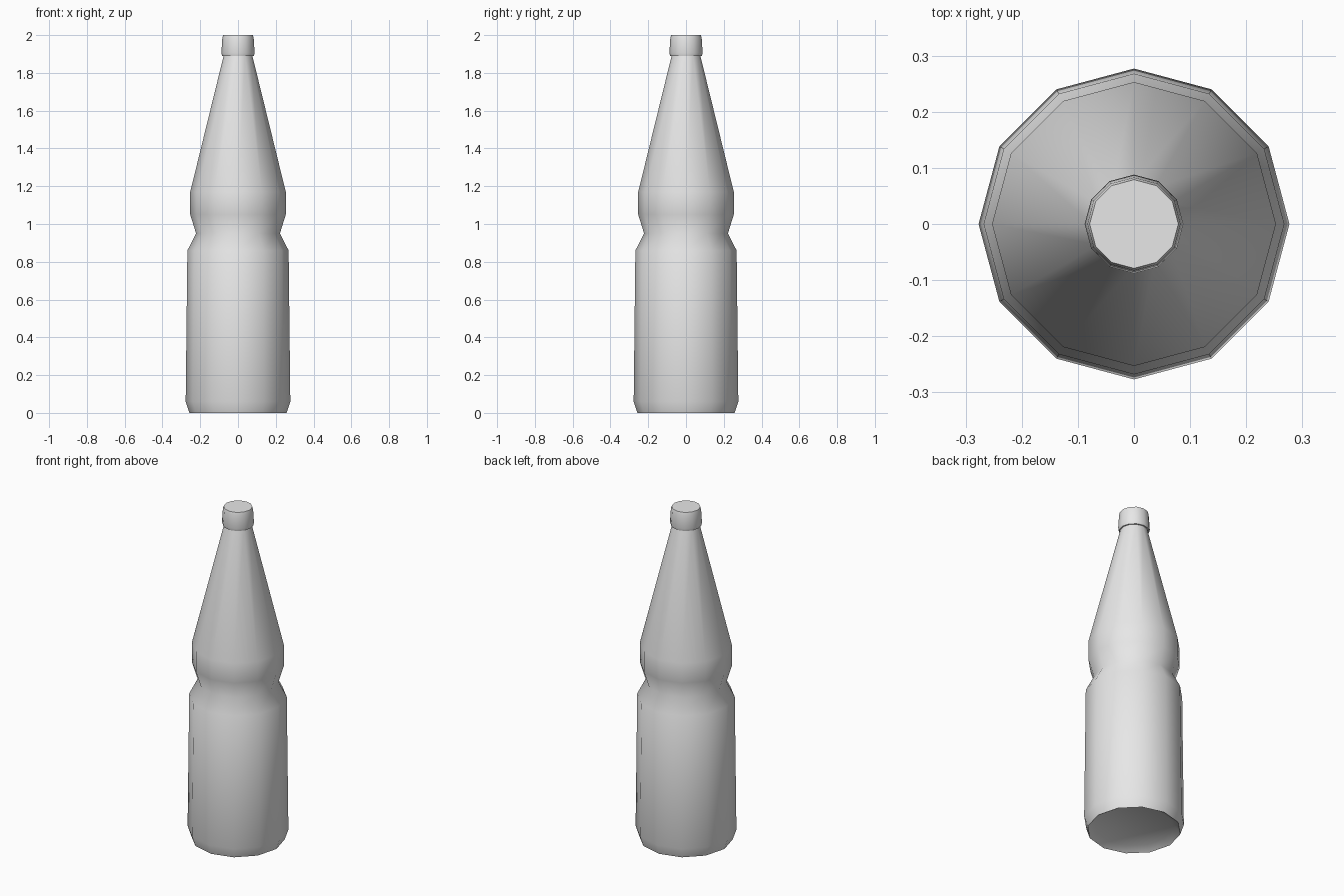
import bpy
import bmesh
from math import cos, sin, pi, radians

SIDES = 12

cube = bpy.data.objects.get("Cube")
if cube:
    bpy.data.objects.remove(cube, do_unlink=True)

grey = bpy.data.materials.new("plain_grey")
grey.use_nodes = True
grey.diffuse_color = (0.8, 0.8, 0.8, 1)
grey.node_tree.nodes["Principled BSDF"].inputs["Base Color"].default_value = grey.diffuse_color


def lathe(name, profile):
    """Turn a (radius, height) profile, bottom to top, into a closed faceted solid."""
    bm = bmesh.new()
    rings = []
    for r, z in profile:
        rings.append([bm.verts.new((r * cos(2 * pi * i / SIDES), r * sin(2 * pi * i / SIDES), z))
                      for i in range(SIDES)])
    for low, high in zip(rings, rings[1:]):
        for i in range(SIDES):
            j = (i + 1) % SIDES
            bm.faces.new((low[i], low[j], high[j], high[i]))
    bm.faces.new(rings[0][::-1])
    bm.faces.new(rings[-1])
    bmesh.ops.recalc_face_normals(bm, faces=bm.faces)
    mesh = bpy.data.meshes.new(name)
    bm.to_mesh(mesh)
    bm.free()
    mesh.materials.append(grey)
    obj = bpy.data.objects.new(name, mesh)
    bpy.context.collection.objects.link(obj)
    bpy.ops.object.select_all(action="DESELECT")
    obj.select_set(True)
    bpy.context.view_layer.objects.active = obj
    bpy.ops.object.shade_smooth_by_angle(angle=radians(55))
    return obj


# Bottle: recessed base, body, pinched waist, shoulder and tapering neck
lathe("bottle_body", [
    (0.215, 0.025), (0.257, 0.0), (0.277, 0.06), (0.268, 0.86),
    (0.222, 0.95), (0.253, 1.05), (0.253, 1.17), (0.075, 1.895),
])

# Cap: slightly flared lower rim and bevelled top edge
lathe("bottle_cap", [
    (0.084, 1.89), (0.088, 1.905), (0.083, 1.985), (0.079, 2.0),
])
